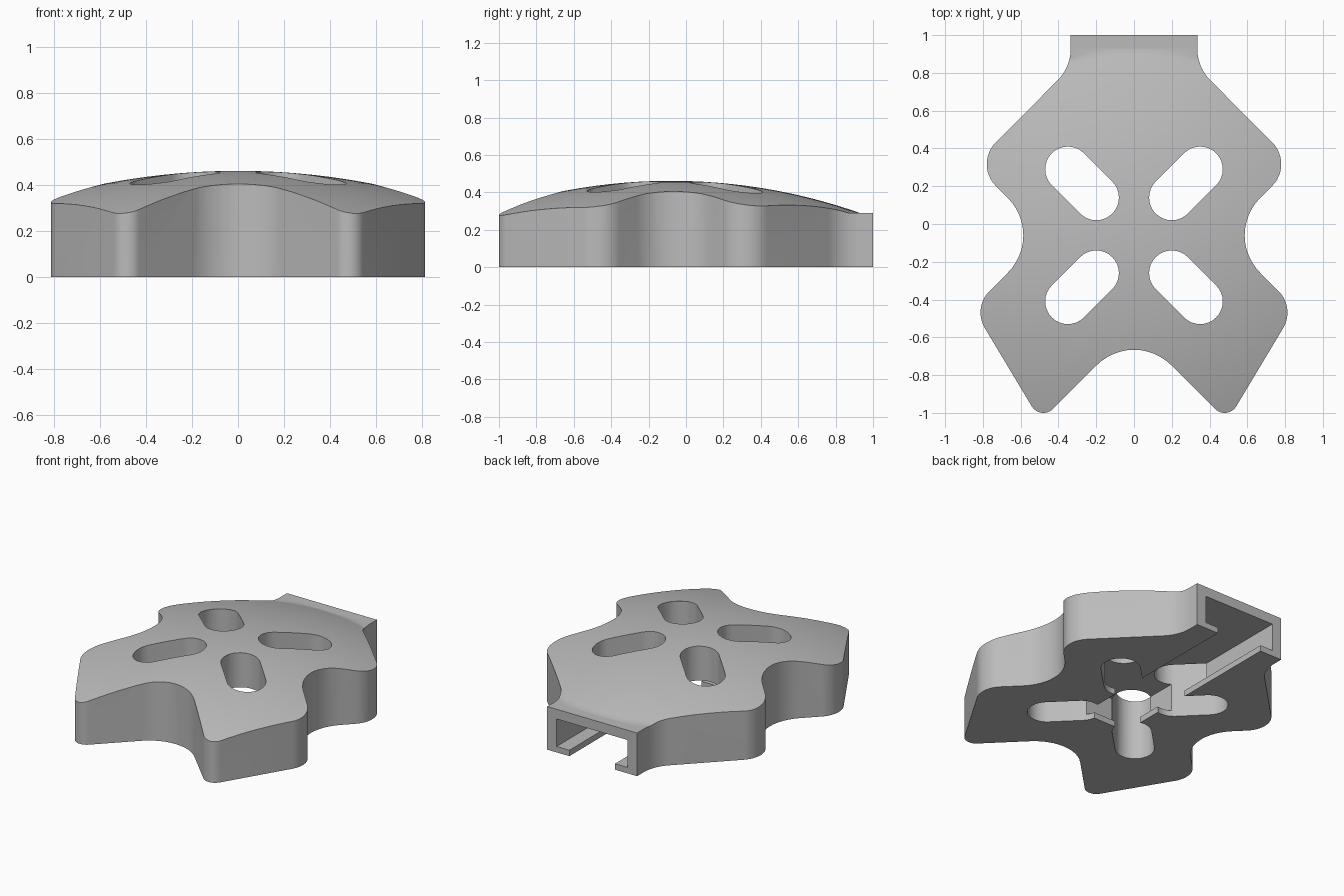
import bpy, bmesh, math
from mathutils import Vector

cube = bpy.data.objects.get("Cube")
if cube:
    bpy.data.objects.remove(cube, do_unlink=True)

grey = bpy.data.materials.new("plain grey")
grey.use_nodes = True
grey.diffuse_color = (0.5, 0.5, 0.5, 1)
grey.node_tree.nodes["Principled BSDF"].inputs["Base Color"].default_value = (0.5, 0.5, 0.5, 1)


def make(name, bm):
    bmesh.ops.recalc_face_normals(bm, faces=bm.faces)
    mesh = bpy.data.meshes.new(name)
    bm.to_mesh(mesh)
    bm.free()
    mesh.materials.append(grey)
    obj = bpy.data.objects.new(name, mesh)
    bpy.context.collection.objects.link(obj)
    return obj


def prism(name, points, low, high):
    bm = bmesh.new()
    face = bm.faces.new([bm.verts.new((p[0], p[1], low)) for p in points])
    out = bmesh.ops.extrude_face_region(bm, geom=[face])
    top = [v for v in out["geom"] if isinstance(v, bmesh.types.BMVert)]
    bmesh.ops.translate(bm, verts=top, vec=(0, 0, high - low))
    return make(name, bm)


def box(name, x, y0, y1, low, high):
    return prism(name, [(-x, y0), (x, y0), (x, y1), (-x, y1)], low, high)


def rounded(corners, steps=12):
    """Round each (x, y, radius) corner of a closed polygon."""
    result = []
    for i, (x, y, r) in enumerate(corners):
        c = Vector((x, y))
        if r == 0:
            result.append(c)
            continue
        a = (Vector(corners[i - 1][:2]) - c).normalized()
        b = (Vector(corners[(i + 1) % len(corners)][:2]) - c).normalized()
        half = a.angle(b) / 2
        centre = c + (a + b).normalized() * r / math.sin(half)
        start = c + a * r / math.tan(half) - centre
        end = c + b * r / math.tan(half) - centre
        sweep = math.atan2(start.x * end.y - start.y * end.x, start.dot(end))
        for k in range(steps + 1):
            t = sweep * k / steps
            result.append(centre + Vector((start.x * math.cos(t) - start.y * math.sin(t),
                                           start.x * math.sin(t) + start.y * math.cos(t))))
    return result


def boolean(target, tool, operation):
    mod = target.modifiers.new(operation, "BOOLEAN")
    mod.operation = operation
    mod.solver = "EXACT"
    mod.object = tool
    bpy.context.view_layer.objects.active = target
    bpy.ops.object.modifier_apply(modifier=mod.name)
    bpy.data.objects.remove(tool, do_unlink=True)


# Body outline: right half corners with fillet radii, then mirrored
notch = (0, -0.55, 0.28)
half = [(0.494, -1.044, 0.072), (0.854, -0.444, 0.16), (0.47, -0.06, 0.28),
        (0.847, 0.317, 0.163), (0.335, 0.83, 0.24), (0.335, 1, 0)]
outline = [notch] + half + [(-x, y, r) for x, y, r in reversed(half)]
body = prism("body", rounded(outline), 0, 0.6)

# Shallow dome that trims the top, plus the flat top of the rear neck
R, peak, centre_y = 3.05, 0.462, -0.08
bm = bmesh.new()
profile = [(d, math.sqrt(R * R - d * d) + peak - R) for d in [i * 1.3 / 16 for i in range(17)]]
profile += [(1.3, -0.1), (0, -0.1)]
verts = [bm.verts.new((d, centre_y, z)) for d, z in profile]
edges = [bm.edges.new(pair) for pair in zip(verts, verts[1:])]
bmesh.ops.spin(bm, geom=verts + edges, cent=(0, centre_y, 0), axis=(0, 0, 1),
               angle=2 * math.pi, steps=96)
bmesh.ops.remove_doubles(bm, verts=bm.verts, dist=0.0005)
dome = make("dome_trim", bm)
boolean(dome, box("neck_trim", 0.4, 0.8, 1.3, -0.05, 0.291), "UNION")
boolean(body, dome, "INTERSECT")

# Internal channel open at the rear, and its narrower opening in the floor
boolean(body, box("channel", 0.265, -0.33, 1.1, 0.04, 0.225), "DIFFERENCE")
boolean(body, box("floor_opening", 0.17, -0.28, 1.1, -0.1, 0.1), "DIFFERENCE")

# Four diagonal slots
for sx in (-1, 1):
    for sy in (-1, 1):
        points = []
        heading = math.atan2(sy, sx)
        for reach, turn in ((0.15 + 0.2, 0), (0.2, math.pi)):
            for k in range(17):
                t = heading + turn - math.pi / 2 + math.pi * k / 16
                points.append((sx * reach + 0.12 * math.cos(t),
                               -0.06 + sy * reach + 0.12 * math.sin(t)))
        boolean(body, prism("slot", points, -0.1, 0.7), "DIFFERENCE")

bpy.ops.object.select_all(action="DESELECT")
body.select_set(True)
bpy.context.view_layer.objects.active = body
bpy.ops.object.shade_smooth_by_angle(angle=math.radians(25))
